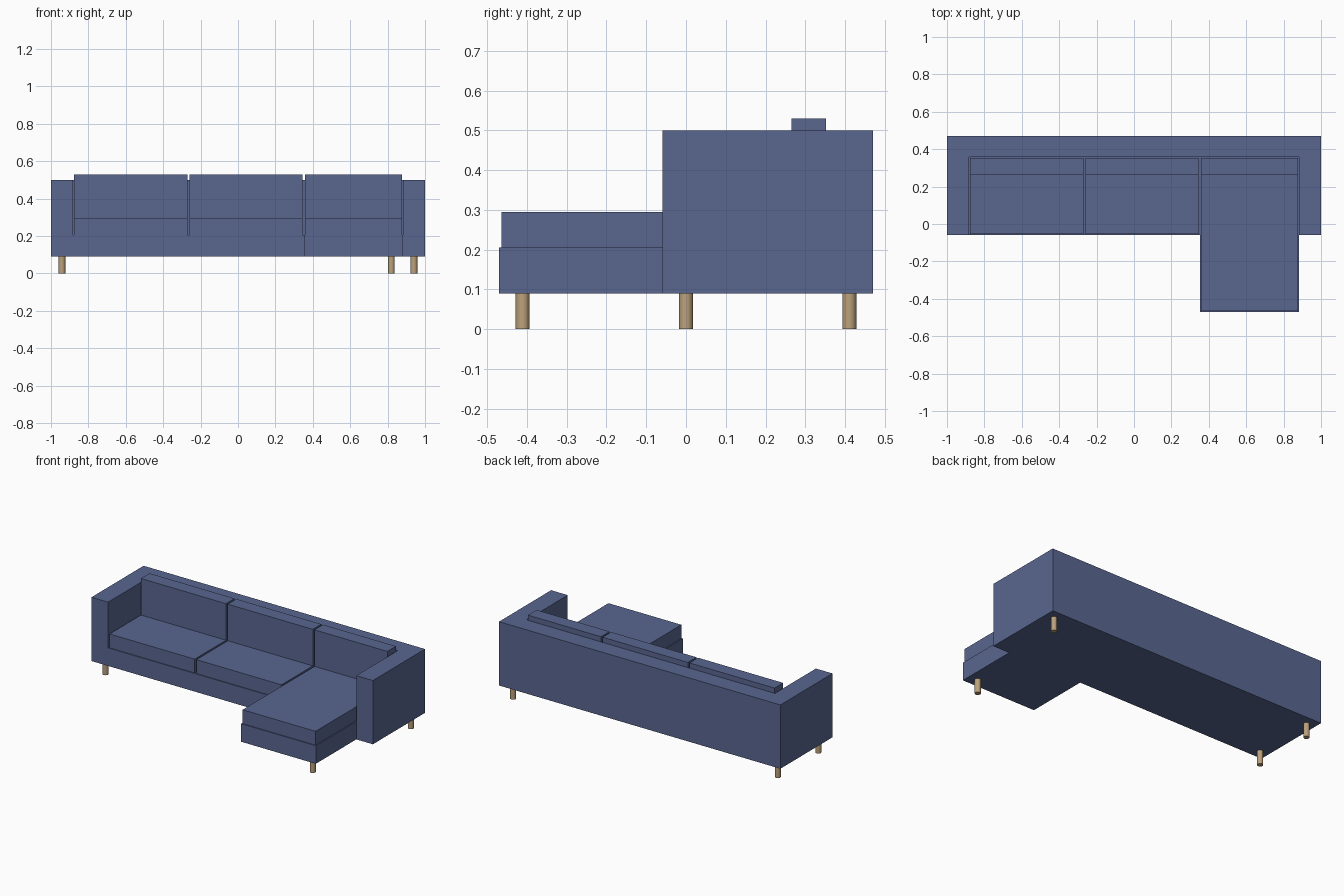
import bpy, bmesh

if "Cube" in bpy.data.objects:
    bpy.data.objects.remove(bpy.data.objects["Cube"])

def material(name, rgb):
    m = bpy.data.materials.new(name)
    m.diffuse_color = (*rgb, 1)
    m.use_nodes = True
    m.node_tree.nodes["Principled BSDF"].inputs["Base Color"].default_value = m.diffuse_color
    return m

fabric = material("blue_fabric", (0.10, 0.135, 0.28))
wood = material("wood", (0.50, 0.36, 0.20))

def prism(name, outline, z0, z1, mat):
    """Extrude a counter-clockwise floor outline from z0 up to z1."""
    bm = bmesh.new()
    face = bm.faces.new([bm.verts.new((x, y, z0)) for x, y in outline])
    ext = bmesh.ops.extrude_face_region(bm, geom=[face], use_keep_orig=True)
    top = [v for v in ext["geom"] if isinstance(v, bmesh.types.BMVert)]
    bmesh.ops.translate(bm, verts=top, vec=(0, 0, z1 - z0))
    bmesh.ops.recalc_face_normals(bm, faces=bm.faces)
    mesh = bpy.data.meshes.new(name)
    bm.to_mesh(mesh)
    bm.free()
    obj = bpy.data.objects.new(name, mesh)
    bpy.context.collection.objects.link(obj)
    mesh.materials.append(mat)
    return obj

def box(name, x0, x1, y0, y1, z0, z1, mat):
    return prism(name, [(x0, y0), (x1, y0), (x1, y1), (x0, y1)], z0, z1, mat)

# Main dimensions
FRONT, BACK, CHAISE = -0.059, 0.47, -0.47
INNER, INNER_BACK, SPLIT = 0.882, 0.358, 0.352
Z_LEG, Z_BASE, Z_SEAT, Z_ARM, Z_TOP = 0.09, 0.206, 0.295, 0.50, 0.53
GAP = 0.006

# L-shaped base including the chaise
prism("sofa_base", [(-1, FRONT), (SPLIT, FRONT), (SPLIT, CHAISE), (INNER, CHAISE),
                    (INNER, FRONT), (1, FRONT), (1, BACK), (-1, BACK)],
      Z_LEG, Z_BASE, fabric)

# U-shaped wall: both arms and the back
prism("arms_and_back", [(-1, FRONT), (-INNER, FRONT), (-INNER, INNER_BACK),
                        (INNER, INNER_BACK), (INNER, FRONT), (1, FRONT),
                        (1, BACK), (-1, BACK)],
      Z_BASE, Z_ARM, fabric)

# Seat and back cushions, the last seat running out over the chaise
mid = (SPLIT - INNER) / 2
sections = [("left", -INNER, mid, FRONT), ("middle", mid, SPLIT, FRONT),
            ("chaise", SPLIT, INNER, CHAISE)]
for label, x0, x1, y0 in sections:
    box(label + "_seat_cushion", x0 + GAP, x1 - GAP, y0 + GAP, INNER_BACK - GAP,
        Z_BASE, Z_SEAT, fabric)
    box(label + "_back_cushion", x0 + GAP, x1 - GAP, 0.265, INNER_BACK - GAP,
        Z_SEAT, Z_TOP, fabric)

# Round wooden legs
legs = [("front_left_leg", -0.941, 0.0), ("back_left_leg", -0.941, 0.411),
        ("back_right_leg", 0.941, 0.411), ("chaise_leg", 0.82, -0.411)]
for name, x, y in legs:
    bpy.ops.mesh.primitive_cylinder_add(vertices=32, radius=0.0175, depth=Z_LEG,
                                        location=(x, y, Z_LEG / 2))
    leg = bpy.context.object
    leg.name = name
    leg.data.materials.append(wood)
    bpy.ops.object.shade_smooth_by_angle()
